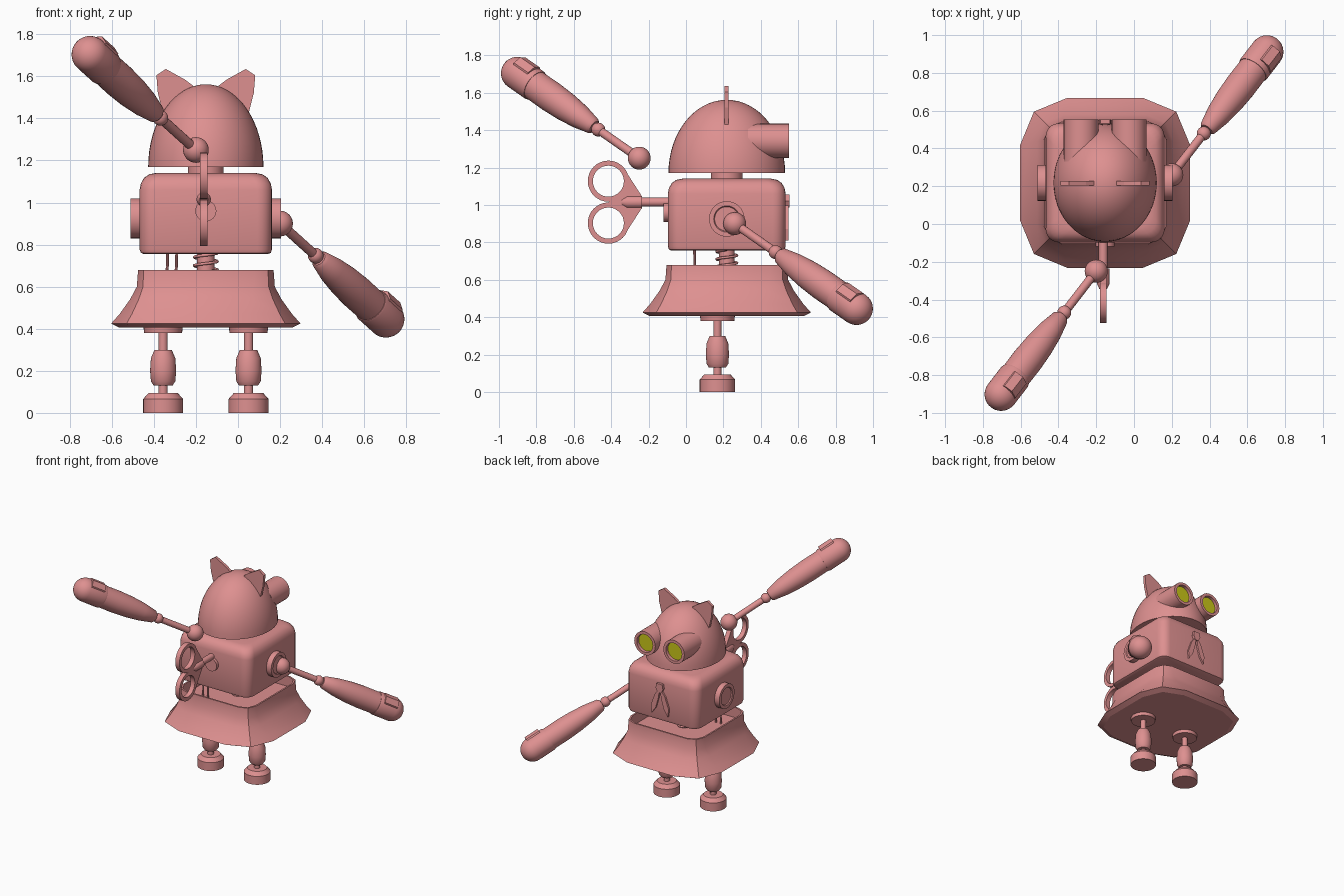
import bpy, bmesh, math
from mathutils import Vector

if "Cube" in bpy.data.objects:
    bpy.data.objects.remove(bpy.data.objects["Cube"])

CX, CY = -0.153, 0.218          # centre line of the robot


def material(name, rgb):
    m = bpy.data.materials.new(name)
    m.diffuse_color = (*rgb, 1)
    m.use_nodes = True
    m.node_tree.nodes["Principled BSDF"].inputs["Base Color"].default_value = m.diffuse_color
    return m


PINK = material("pink paint", (0.73, 0.28, 0.28))
YELLOW = material("yellow lens", (0.6, 0.58, 0.01))


def finish(name, bm, mat=PINK, angle=35):
    bmesh.ops.remove_doubles(bm, verts=bm.verts, dist=1e-5)
    bmesh.ops.recalc_face_normals(bm, faces=bm.faces)
    me = bpy.data.meshes.new(name)
    bm.to_mesh(me)
    bm.free()
    me.materials.append(mat)
    ob = bpy.data.objects.new(name, me)
    bpy.context.collection.objects.link(ob)
    bpy.ops.object.select_all(action='DESELECT')
    ob.select_set(True)
    bpy.context.view_layer.objects.active = ob
    if angle:
        bpy.ops.object.shade_smooth_by_angle(angle=math.radians(angle))
    return ob


def bridge(bm, rings):
    for a, b in zip(rings, rings[1:]):
        n = len(a)
        for i in range(n):
            j = (i + 1) % n
            vs = list(dict.fromkeys((a[i], a[j], b[j], b[i])))
            bm.faces.new(vs)


def lathe(name, profile, origin=(0, 0, 0), axis=(0, 0, 1), seg=32, mat=PINK):
    """Revolve (radius, height) points around an axis."""
    bm = bmesh.new()
    q = Vector((0, 0, 1)).rotation_difference(Vector(axis).normalized())
    o = Vector(origin)
    rings = []
    for r, h in profile:
        if r == 0:
            rings.append([bm.verts.new(o + q @ Vector((0, 0, h)))] * seg)
        else:
            rings.append([bm.verts.new(o + q @ Vector((
                r * math.cos(math.tau * i / seg), r * math.sin(math.tau * i / seg), h)))
                for i in range(seg)])
    bridge(bm, rings)
    return finish(name, bm, mat)


def rod(name, r, a, b, seg=16):
    d = Vector(b) - Vector(a)
    return lathe(name, [(0, 0), (r, 0), (r, d.length), (0, d.length)], a, d, seg)


def ball(name, r, c):
    arc = [(r * math.sin(math.pi * i / 16), -r * math.cos(math.pi * i / 16)) for i in range(1, 16)]
    return lathe(name, [(0, -r)] + arc + [(0, r)], c)


def loft(name, rings, corner_seg, angle):
    """Stack rounded squares given as (half width, corner radius, z)."""
    bm = bmesh.new()
    loops = []
    for hw, rad, z in rings:
        loop = []
        for k, (sx, sy) in enumerate([(1, 1), (-1, 1), (-1, -1), (1, -1)]):
            for s in range(corner_seg + 1):
                a = math.pi / 2 * (k + s / corner_seg)
                loop.append(bm.verts.new((CX + sx * (hw - rad) + rad * math.cos(a),
                                          CY + sy * (hw - rad) + rad * math.sin(a), z)))
        loops.append(loop)
    bridge(bm, loops)
    bm.faces.new(loops[0])
    bm.faces.new(loops[-1])
    return finish(name, bm, PINK, angle)


def plate(name, pts, place, lo, hi):
    """Extrude a flat outline; place(u, v, depth) gives the position."""
    bm = bmesh.new()
    a = [bm.verts.new(place(u, v, lo)) for u, v in pts]
    b = [bm.verts.new(place(u, v, hi)) for u, v in pts]
    bridge(bm, [a, b])
    bm.faces.new(a)
    bm.faces.new(b)
    return finish(name, bm, PINK, 0)


# body box with rounded shoulders
loft("body", [(0.295, 0.05, 0.755), (0.309, 0.065, 0.761), (0.315, 0.07, 0.778),
              (0.315, 0.07, 1.06), (0.309, 0.07, 1.09), (0.294, 0.07, 1.117),
              (0.27, 0.07, 1.134), (0.24, 0.07, 1.14)], 5, 35)

# hollow flared skirt
loft("skirt", [(0.25, 0.06, 0.60), (0.31, 0.085, 0.60), (0.31, 0.085, 0.68),
               (0.322, 0.09, 0.68), (0.328, 0.10, 0.60), (0.36, 0.14, 0.54),
               (0.41, 0.20, 0.47), (0.45, 0.25, 0.425), (0.41, 0.22, 0.405)], 2, 25)

# waist post, spring and wires
rod("waist_post", 0.042, (CX, CY, 0.59), (CX, CY, 0.76))
cu = bpy.data.curves.new("waist_spring", 'CURVE')
cu.dimensions = '3D'
cu.bevel_depth = 0.007
cu.bevel_resolution = 2
sp = cu.splines.new('POLY')
sp.points.add(80)
for i, p in enumerate(sp.points):
    t = i / 80
    a = t * 4 * math.tau
    p.co = (CX + 0.055 * math.cos(a), CY + 0.055 * math.sin(a), 0.60 + 0.16 * t, 1)
cu.materials.append(PINK)
bpy.context.collection.objects.link(bpy.data.objects.new("waist_spring", cu))
for x in (-0.34, -0.297):
    rod("waist_wire", 0.007, (x, 0.05, 0.59), (x + 0.006, 0.045, 0.76), 8)

# neck and dome head
rod("neck", 0.085, (CX, CY, 1.12), (CX, CY, 1.19), 32)
dome = [(math.cos(math.pi / 2 * i / 16), math.sin(math.pi / 2 * i / 16)) for i in range(16)]
head = lathe("head", [(0, 0)] + dome + [(0, 1)], seg=48)
for v in head.data.vertices:
    v.co = (CX + v.co.x * 0.274, CY + v.co.y * 0.312, 1.17 + v.co.z * 0.392)

for s in (-1, 1):
    # ears
    plate("ear", [(0.06, 1.555), (0.10, 1.585), (0.19, 1.635), (0.235, 1.605),
                  (0.228, 1.52), (0.205, 1.43), (0.12, 1.45)],
          lambda u, v, d: (CX + s * u, d, v), 0.205, 0.227)
    # tube eyes with recessed lenses
    ex = CX + s * 0.127
    lathe("eye_tube", [(0, 0), (0.092, 0), (0.092, 0.22), (0.07, 0.22), (0.07, 0.19), (0, 0.19)],
          (ex, 0.332, 1.342), (0, 1, 0))
    lathe("eye_lens", [(0, 0), (0.069, 0), (0.069, 0.006), (0, 0.006)],
          (ex, 0.522, 1.342), (0, 1, 0), mat=YELLOW)
    # shoulder discs
    lathe("shoulder_disc", [(0, 0.29), (0.095, 0.29), (0.095, 0.357), (0.07, 0.357),
                            (0.065, 0.35), (0, 0.35)], (CX, CY, 0.925), (s, 0, 0))
    # scarf tails
    plate("scarf_tail", [(0, 1.025), (0.045, 0.96), (0.078, 0.87), (0.07, 0.81),
                         (0.035, 0.86), (0.012, 0.94)],
          lambda u, v, d: (CX + s * u, d, v), 0.525, 0.547)
    # legs and feet
    lx, ly = CX + s * 0.203, 0.168
    lathe("hip_disc", [(0, 0.38), (0.09, 0.38), (0.095, 0.42), (0, 0.42)], (lx, ly, 0))
    rod("leg_rod", 0.022, (lx, ly, 0.08), (lx, ly, 0.40))
    lathe("calf", [(0, 0.13), (0.045, 0.13), (0.058, 0.15), (0.062, 0.20), (0.058, 0.26),
                   (0.042, 0.298), (0, 0.298)], (lx, ly, 0))
    lathe("foot", [(0, 0), (0.095, 0), (0.095, 0.066), (0.07, 0.094), (0, 0.094)], (lx, ly, 0))

# scarf knot
plate("scarf_knot", [(-0.025, 1.055), (0.025, 1.055), (0.032, 1.02), (0.015, 0.985),
                     (-0.015, 0.985), (-0.032, 1.02)],
      lambda u, v, d: (CX + u, d, v), 0.525, 0.553)


# arms: ball, rod, elbow, tapered forearm, rounded hand, thumb
def arm(start, direction, thumb_dir):
    o, d = Vector(start), Vector(direction).normalized()
    ball("arm_ball", 0.061, o)
    rod("upper_arm", 0.023, o, o + d * 0.36)
    ball("elbow", 0.037, o + d * 0.316)
    tip = [(0.088 * math.cos(math.pi / 2 * i / 8), 0.94 + 0.088 * math.sin(math.pi / 2 * i / 8))
           for i in range(8)]
    lathe("forearm", [(0, 0.345), (0.034, 0.345), (0.046, 0.36), (0.066, 0.46), (0.078, 0.57),
                      (0.083, 0.68), (0.082, 0.81), (0, 0.81)], o, d)
    lathe("hand", [(0, 0.80), (0.085, 0.80), (0.088, 0.81)] + tip + [(0, 1.028)], o, d)
    n = Vector(thumb_dir)
    n = (n - d * n.dot(d)).normalized()
    w = d.cross(n)
    c = o + d * 0.885
    plate("thumb", [(-0.05, 0.06), (-0.045, 0.085), (0, 0.104), (0.045, 0.085), (0.05, 0.06)],
          lambda u, v, t: c + w * u + n * v + d * t, -0.055, 0.055)


arm((0.2, 0.26, 0.90), (0.51, 0.66, -0.46), (0.72, 0.11, 0.68))
arm((-0.2, -0.25, 1.25), (-0.51, -0.66, 0.46), (0.42, 0.0, 0.9))

# wind-up key on the back
KX, KZ = -0.163, 1.015
lathe("key_collar", [(0, 0), (0.05, 0), (0.05, 0.06), (0, 0.06)], (CX, -0.12, 0.96), (0, 1, 0))
rod("key_shaft", 0.024, (KX, -0.25, KZ), (KX, -0.08, KZ))
lathe("key_hub", [(0, 0), (0.02, 0), (0.034, 0.03), (0.034, 0.11), (0, 0.11)],
      (KX, -0.345, KZ), (0, 1, 0))
for s in (-1, 1):
    lathe("key_ring", [(0.083, -0.018), (0.11, -0.018), (0.11, 0.018), (0.083, 0.018),
                       (0.083, -0.018)], (KX, -0.415, KZ + s * 0.112), (1, 0, 0))
plate("key_web", [(-0.335, 0.185), (-0.235, 0.03), (-0.235, -0.03), (-0.335, -0.185),
                  (-0.318, -0.11), (-0.345, -0.045), (-0.415, 0), (-0.345, 0.045), (-0.318, 0.11)],
      lambda u, v, d: (d, u, KZ + v), KX - 0.018, KX + 0.018)
